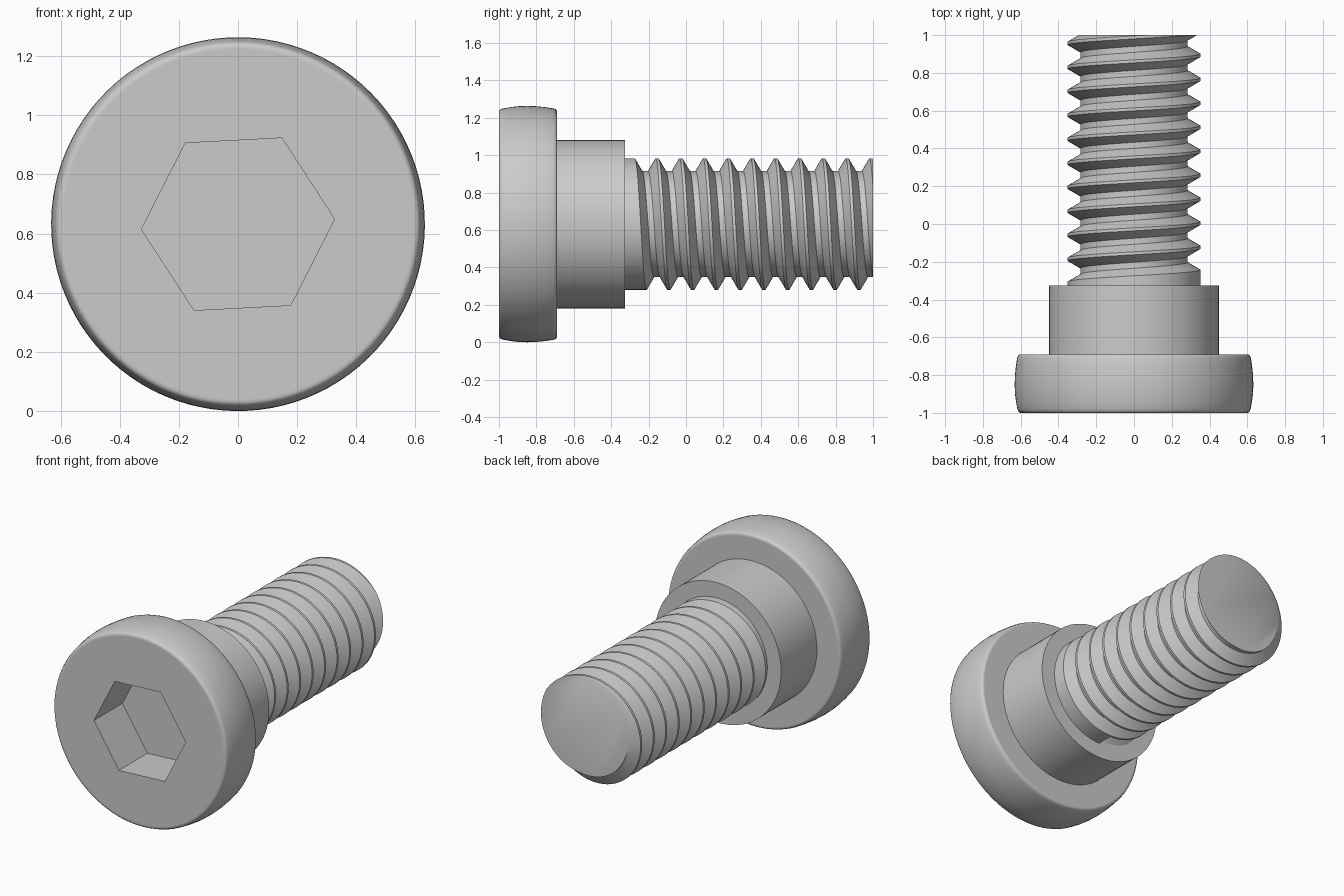
import bpy, bmesh
from math import sin, cos, pi, radians

if "Cube" in bpy.data.objects:
    bpy.data.objects.remove(bpy.data.objects["Cube"])

CZ = 0.632          # height of the bolt axis
N = 96              # sides around the axis


def point(r, a, y):
    # angle runs from straight up towards +x
    return (r * sin(a), y, CZ + r * cos(a))


def ring(bm, r, y, n=N, phase=0.0):
    return [bm.verts.new(point(r, phase + 2 * pi * i / n, y)) for i in range(n)]


def bridge(bm, a, b):
    n = len(a)
    for i in range(n):
        j = (i + 1) % n
        bm.faces.new((a[i], a[j], b[j], b[i]))


def finish(bm, name):
    bmesh.ops.recalc_face_normals(bm, faces=bm.faces)
    me = bpy.data.meshes.new(name)
    bm.to_mesh(me)
    bm.free()
    ob = bpy.data.objects.new(name, me)
    bpy.context.collection.objects.link(ob)
    bpy.ops.object.select_all(action='DESELECT')
    bpy.context.view_layer.objects.active = ob
    ob.select_set(True)
    bpy.ops.object.shade_smooth_by_angle(angle=radians(48))
    return ob


# Rounded head with hexagonal socket
bm = bmesh.new()
phase = radians(90 - 3)
profile = [(0.592, -1), (0.602, -1), (0.611, -0.995), (0.617, -0.982),
           (0.624, -0.945), (0.630, -0.90), (0.632, -0.85), (0.630, -0.80),
           (0.625, -0.75), (0.619, -0.71), (0.614, -0.696), (0.606, -0.69),
           (0.596, -0.69)]
rings = [ring(bm, r, y, N, phase) for r, y in profile]
for a, b in zip(rings, rings[1:]):
    bridge(bm, a, b)
bm.faces.new(rings[-1])
hex_top = ring(bm, 0.327, -1, 6, phase)
hex_floor = ring(bm, 0.327, -0.71, 6, phase)
bridge(bm, hex_top, hex_floor)
bm.faces.new(hex_floor)
step = N // 6
for i in range(6):
    arc = [rings[0][(i * step + k) % N] for k in range(step + 1)]
    bm.faces.new(arc + [hex_top[(i + 1) % 6], hex_top[i]])
finish(bm, "head")

# Plain shoulder
bm = bmesh.new()
a, b = ring(bm, 0.45, -0.695), ring(bm, 0.45, -0.325)
bridge(bm, a, b)
bm.faces.new(a)
bm.faces.new(b)
finish(bm, "shoulder")

# Threaded shank: a helical groove that starts at the underside
bm = bmesh.new()
P, R_MAJ, R_MIN = 0.127, 0.352, 0.284
START, Y0 = pi, -0.282
root, half = P / 8, P * 7 / 16
section = [(R_MAJ, -half), (R_MIN, -root), (R_MIN, root), (R_MAJ, half)]
T = int(N * 11.5)
g = [[bm.verts.new(point(r, START + 2 * pi * t / N, Y0 + P * t / N + dy))
      for r, dy in section] for t in range(T + 1)]
for t in range(T):
    for k in range(3):
        bm.faces.new((g[t][k], g[t + 1][k], g[t + 1][k + 1], g[t][k + 1]))
    if t + 1 + N <= T:      # crest between neighbouring turns
        bm.faces.new((g[t][3], g[t + 1][3], g[t + 1 + N][0], g[t + N][0]))
bm.faces.new(g[0])          # blunt start of the groove
base = ring(bm, R_MAJ, -0.5, N, START)
for t in range(N - 1):
    bm.faces.new((base[t], base[t + 1], g[t + 1][0], g[t][0]))
bm.faces.new((base[-1], base[0], g[0][0], g[0][3], g[N][0], g[N - 1][0]))
bm.faces.new(base)

# Flat cut at the tip
geom = bm.verts[:] + bm.edges[:] + bm.faces[:]
res = bmesh.ops.bisect_plane(bm, geom=geom, plane_co=(0, 1, 0),
                             plane_no=(0, 1, 0), clear_outer=True)
cut = [e for e in res["geom_cut"] if isinstance(e, bmesh.types.BMEdge)]
bmesh.ops.holes_fill(bm, edges=cut, sides=0)
finish(bm, "threaded_shank")
